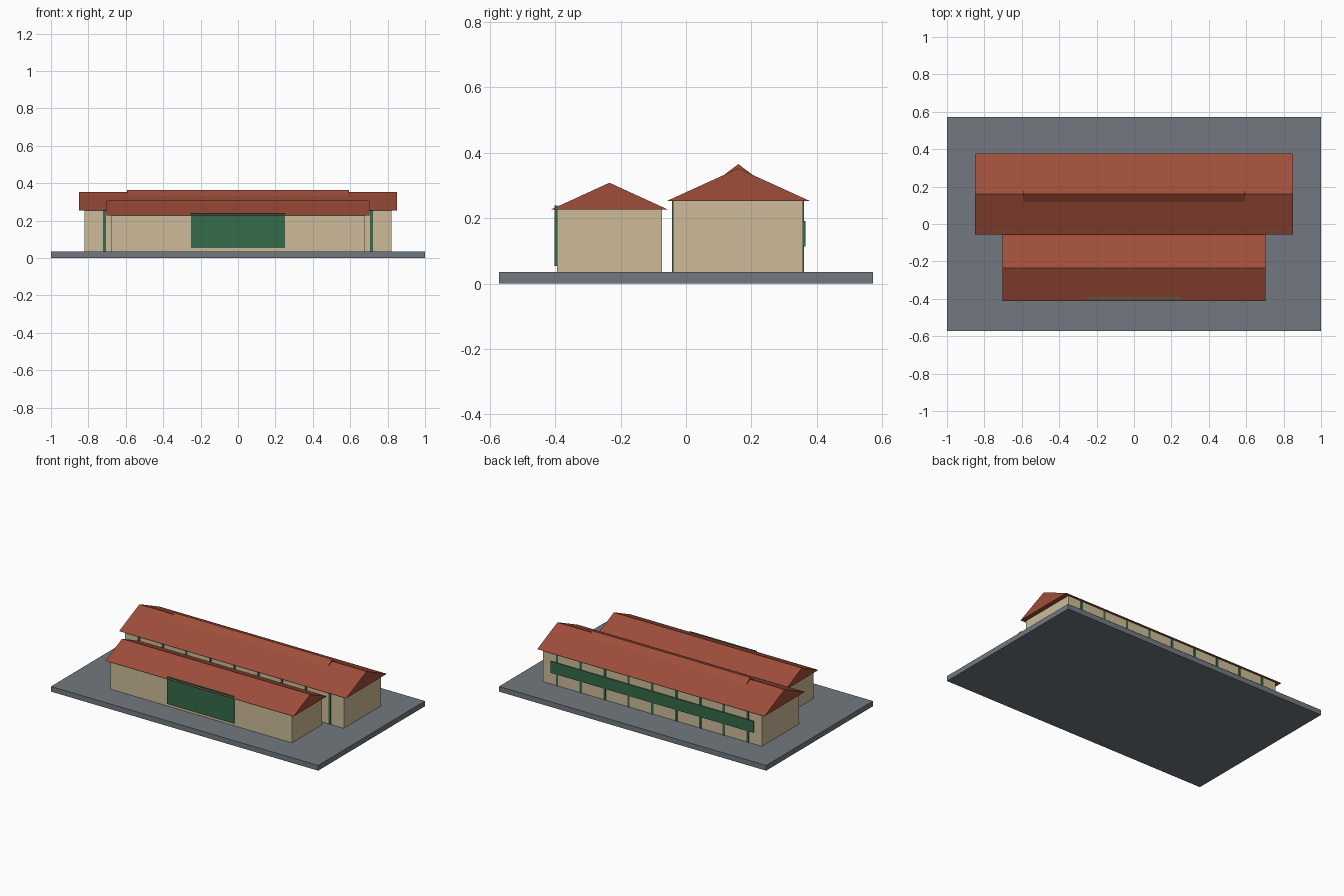
import bpy
import bmesh

cube = bpy.data.objects.get("Cube")
if cube:
    bpy.data.objects.remove(cube, do_unlink=True)


def material(name, rgb):
    m = bpy.data.materials.new(name)
    m.use_nodes = True
    colour = (*rgb, 1.0)
    m.diffuse_color = colour
    bsdf = next(n for n in m.node_tree.nodes if n.type == "BSDF_PRINCIPLED")
    bsdf.inputs["Base Color"].default_value = colour
    return m


paving = material("grey paving", (0.165, 0.19, 0.21))
plaster = material("cream plaster", (0.61, 0.50, 0.32))
tile = material("red roof tile", (0.345, 0.075, 0.042))
green = material("green paint", (0.036, 0.147, 0.068))


def add_object(name, bm, mat):
    bmesh.ops.recalc_face_normals(bm, faces=bm.faces)
    mesh = bpy.data.meshes.new(name)
    bm.to_mesh(mesh)
    bm.free()
    mesh.materials.append(mat)
    obj = bpy.data.objects.new(name, mesh)
    bpy.context.collection.objects.link(obj)
    return obj


def box(name, half_x, y, z, mat, centre_x=0.0):
    """Box from a half width in x and (low, high) ranges in y and z."""
    bm = bmesh.new()
    bmesh.ops.create_cube(bm, size=1.0)
    for v in bm.verts:
        v.co = (centre_x + 2 * half_x * v.co.x,
                y[0] if v.co.y < 0 else y[1],
                z[0] if v.co.z < 0 else z[1])
    return add_object(name, bm, mat)


def gable(name, half_x, y, z, mat):
    """Solid gable roof: triangle profile extruded along x."""
    bm = bmesh.new()
    profile = [(y[0], z[0]), (y[1], z[0]), (sum(y) / 2, z[1])]
    face = bm.faces.new([bm.verts.new((-half_x, py, pz)) for py, pz in profile])
    out = bmesh.ops.extrude_face_region(bm, geom=[face])
    moved = [g for g in out["geom"] if isinstance(g, bmesh.types.BMVert)]
    bmesh.ops.translate(bm, verts=moved, vec=(2 * half_x, 0, 0))
    # the extrusion keeps the starting cap, so the prism is closed
    return add_object(name, bm, mat)


# Ground slab
FLOOR = 0.035
box("ground_slab", 1.0, (-0.571, 0.571), (0, FLOOR), paving)

# Front hall
box("front_hall_walls", 0.68, (-0.394, -0.073), (FLOOR, 0.227), plaster)
gable("front_hall_roof", 0.704, (-0.411, -0.057), (0.227, 0.308), tile)
box("front_door", 0.25, (-0.402, -0.392), (0.053, 0.238), green)

# Rear hall with a raised ridge cap
box("rear_hall_walls", 0.82, (-0.039, 0.358), (FLOOR, 0.253), plaster)
gable("rear_hall_roof", 0.85, (-0.057, 0.377), (0.253, 0.352), tile)
gable("ridge_cap", 0.593, (0.107, 0.213), (0.325, 0.365), tile)

# Green pilasters along both long walls of the rear hall
COUNT = 9
for side, y in (("front", -0.04), ("back", 0.358)):
    for i in range(COUNT):
        x = -0.714 + i * 1.428 / (COUNT - 1)
        box(f"{side}_pilaster_{i + 1}", 0.008, (y - 0.003, y + 0.003),
            (FLOOR, 0.253), green, x)

# Window band on the back wall
box("back_window_band", 0.76, (0.356, 0.365), (0.113, 0.191), green)
